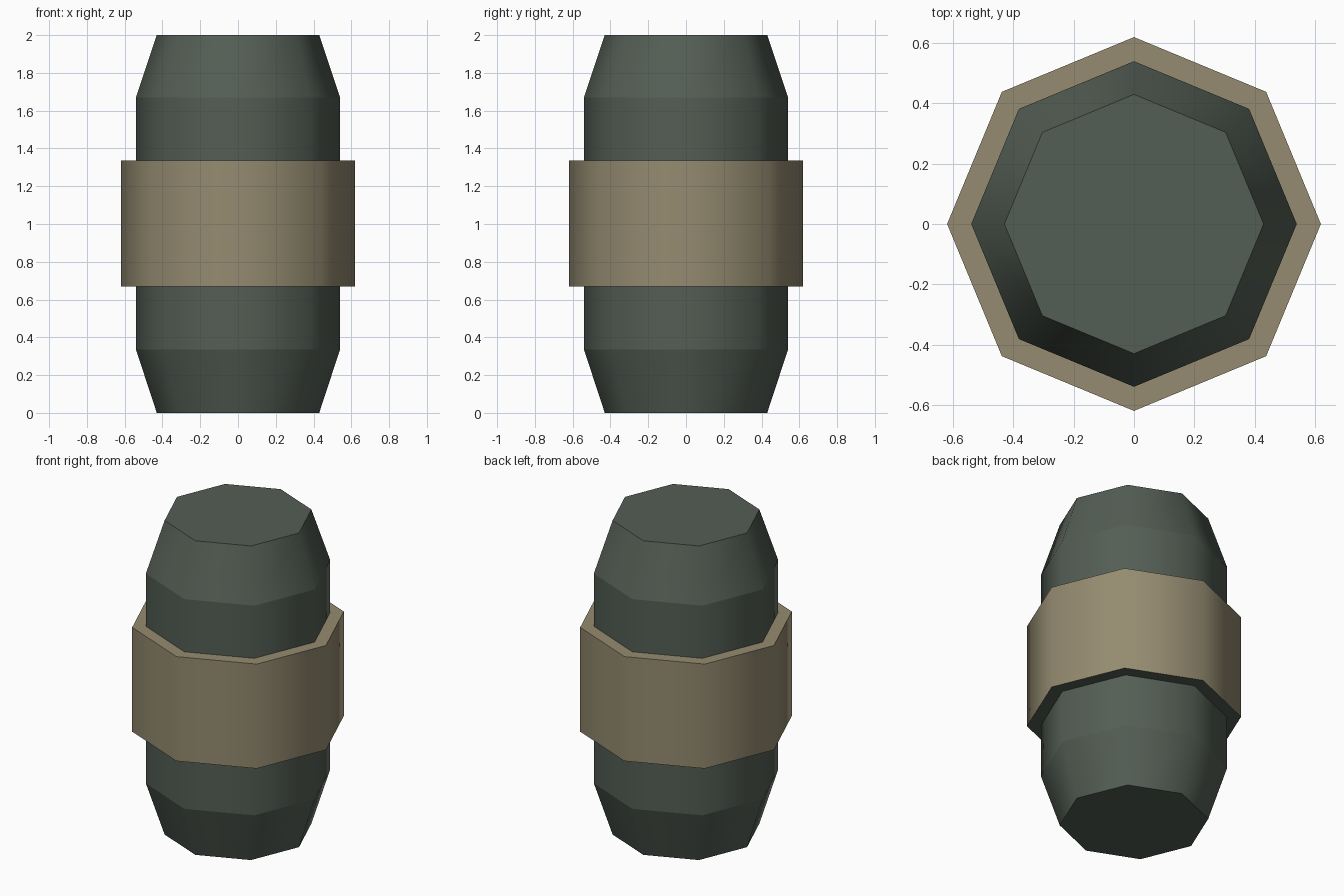
import bpy, bmesh
from math import cos, sin, tau

SIDES = 8

cube = bpy.data.objects.get("Cube")
if cube:
    bpy.data.objects.remove(cube, do_unlink=True)


def make_material(name, rgb):
    mat = bpy.data.materials.new(name)
    mat.use_nodes = True
    color = (*rgb, 1.0)
    mat.diffuse_color = color
    bsdf = mat.node_tree.nodes["Principled BSDF"]
    bsdf.inputs["Base Color"].default_value = color
    bsdf.inputs["Roughness"].default_value = 0.8
    return mat


def lathe(name, profile, materials, closed=False):
    """Turn (radius, z) points into an eight-sided solid, smooth around and creased at rings."""
    bm = bmesh.new()
    rings = [[bm.verts.new((r * cos(tau * i / SIDES), r * sin(tau * i / SIDES), z))
              for i in range(SIDES)] for r, z in profile]
    pairs = list(zip(rings, rings[1:]))
    if closed:
        pairs.append((rings[-1], rings[0]))
    else:
        bm.faces.new(rings[0][::-1])
        bm.faces.new(rings[-1])
    for low, high in pairs:
        for i in range(SIDES):
            j = (i + 1) % SIDES
            bm.faces.new((low[i], low[j], high[j], high[i]))
    bmesh.ops.recalc_face_normals(bm, faces=bm.faces)
    for face in bm.faces:
        face.smooth = True
        # Downward flat faces take the last material
        if face.normal.z < -0.9:
            face.material_index = len(materials) - 1
    for edge in bm.edges:
        a, b = edge.verts
        edge.smooth = abs(a.co.z - b.co.z) > 0.01
    mesh = bpy.data.meshes.new(name)
    bm.to_mesh(mesh)
    bm.free()
    for mat in materials:
        mesh.materials.append(mat)
    obj = bpy.data.objects.new(name, mesh)
    bpy.context.collection.objects.link(obj)
    return obj


green = make_material("dark grey green", (0.088, 0.112, 0.090))
tan = make_material("dull tan", (0.300, 0.258, 0.162))

# Capsule body with tapered ends
lathe("body", [(0.43, 0), (0.54, 0.335), (0.54, 1.67), (0.43, 2)], [green])

# Raised collar around the middle, with a dark underside
lathe("middle_band", [(0.53, 0.67), (0.62, 0.67), (0.62, 1.335), (0.53, 1.335)],
      [tan, green], closed=True)
